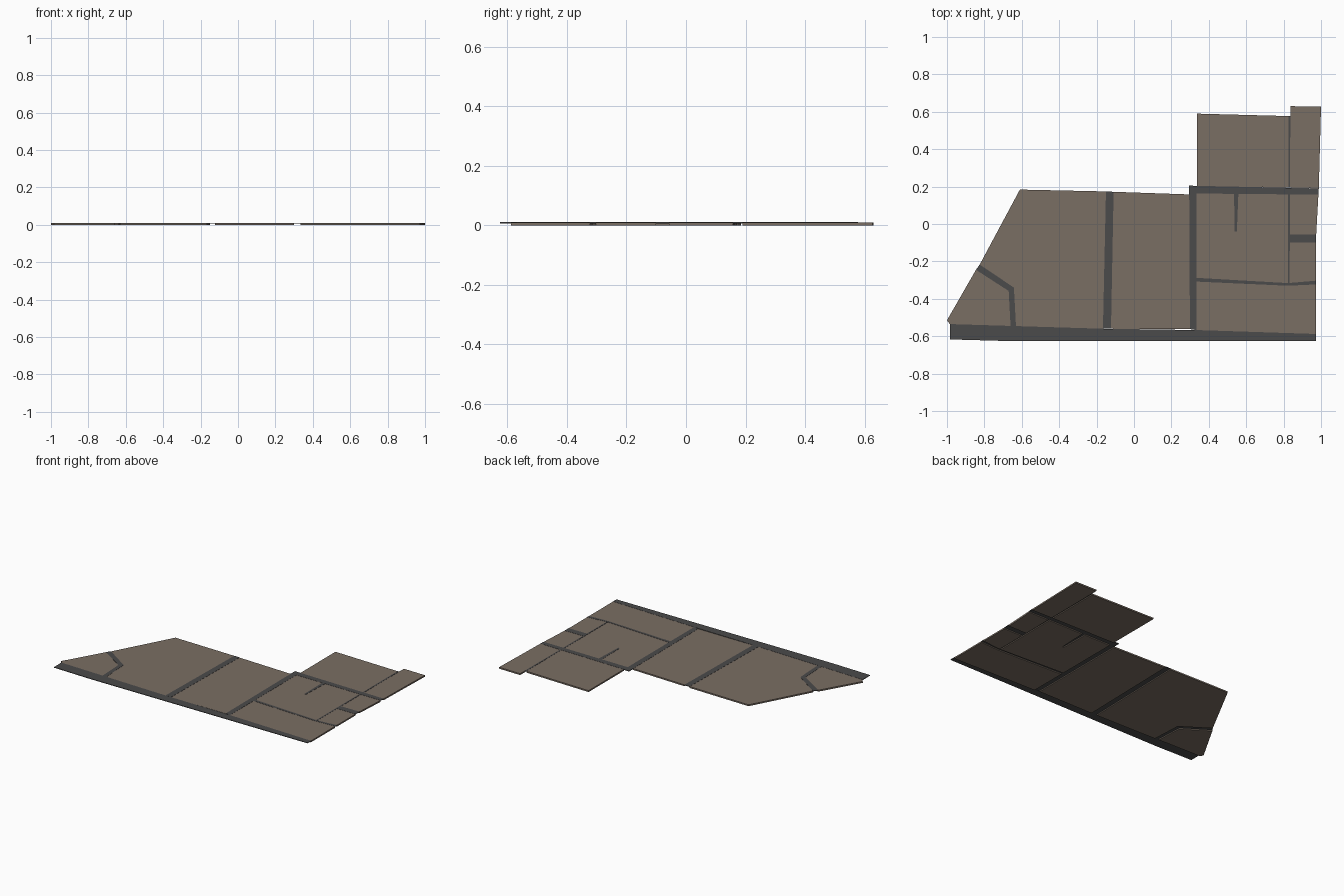
import bpy, bmesh


def material(name, rgb):
    m = bpy.data.materials.new(name)
    m.diffuse_color = (*rgb, 1)
    return m


ground = material("brown ground", (0.195, 0.157, 0.126))
asphalt = material("dark asphalt", (0.07, 0.07, 0.07))


def slab(name, outline, z0, z1, mat):
    """Extrude a flat outline between two heights."""
    bm = bmesh.new()
    face = bm.faces.new([bm.verts.new((x, y, z0)) for x, y in outline])
    new = bmesh.ops.extrude_face_region(bm, geom=[face], use_keep_orig=True)["geom"]
    bmesh.ops.translate(bm, vec=(0, 0, z1 - z0),
                        verts=[v for v in new if isinstance(v, bmesh.types.BMVert)])
    bmesh.ops.recalc_face_normals(bm, faces=bm.faces)
    mesh = bpy.data.meshes.new(name)
    bm.to_mesh(mesh)
    bm.free()
    mesh.materials.append(mat)
    bpy.context.collection.objects.link(bpy.data.objects.new(name, mesh))


# City blocks: separate plates with gaps where the streets run
blocks = {
    "corner_block": [(-1, -.515), (-.845, -.245), (-.67, -.358), (-.66, -.545), (-.985, -.535)],
    "west_block": [(-.61, .184), (-.15, .174), (-.166, -.56), (-.631, -.548),
                   (-.642, -.34), (-.825, -.217)],
    "middle_block": [(-.109, .172), (.297, .158), (.299, -.562), (-.123, -.56)],
    "inner_block": [(.335, .163), (.535, .162), (.538, -.04), (.55, -.04), (.558, .161),
                    (.824, .159), (.823, -.316), (.335, -.288)],
    "south_east_block": [(.335, -.308), (.823, -.33), (.973, -.323), (.973, -.588), (.335, -.568)],
    "east_block_north": [(.834, .159), (.986, .157), (.974, -.057), (.832, -.057)],
    "east_block_south": [(.832, -.1), (.973, -.1), (.973, -.303), (.832, -.316)],
    "north_block": [(.337, .59), (.825, .577), (.825, .194), (.337, .203)],
    "north_east_block": [(.836, .63), (1, .627), (.988, .19), (.834, .194)],
}
for name, outline in blocks.items():
    slab(name, outline, 0, .010, ground)

# Streets: thin plates level with the block tops
streets = {
    "main_street": [(-.985, -.535), (-.166, -.56), (.335, -.567), (.973, -.588),
                    (.973, -.625), (-.7, -.625), (-.985, -.617)],
    "corner_street": [(-.845, -.245), (-.67, -.358), (-.66, -.545), (-.631, -.548),
                      (-.642, -.34), (-.825, -.217)],
    "west_street": [(-.15, .174), (-.109, .172), (-.123, -.56), (-.166, -.56)],
    "middle_street": [(.295, .205), (.335, .204), (.335, -.567), (.299, -.562)],
    "north_street": [(.335, .204), (.988, .19), (.986, .157), (.335, .163)],
    "dead_end_street": [(.535, .162), (.558, .161), (.55, -.04), (.538, -.04)],
    "inner_street": [(.335, -.288), (.823, -.316), (.973, -.303), (.973, -.323),
                     (.823, -.33), (.335, -.308)],
    "east_street": [(.832, -.057), (.974, -.057), (.973, -.1), (.832, -.1)],
    "alley_north": [(.825, .577), (.836, .577), (.834, .194), (.825, .194)],
    "alley_south": [(.824, .159), (.834, .159), (.832, -.316), (.823, -.316)],
}
for name, outline in streets.items():
    slab(name, outline, .007, .011, asphalt)
